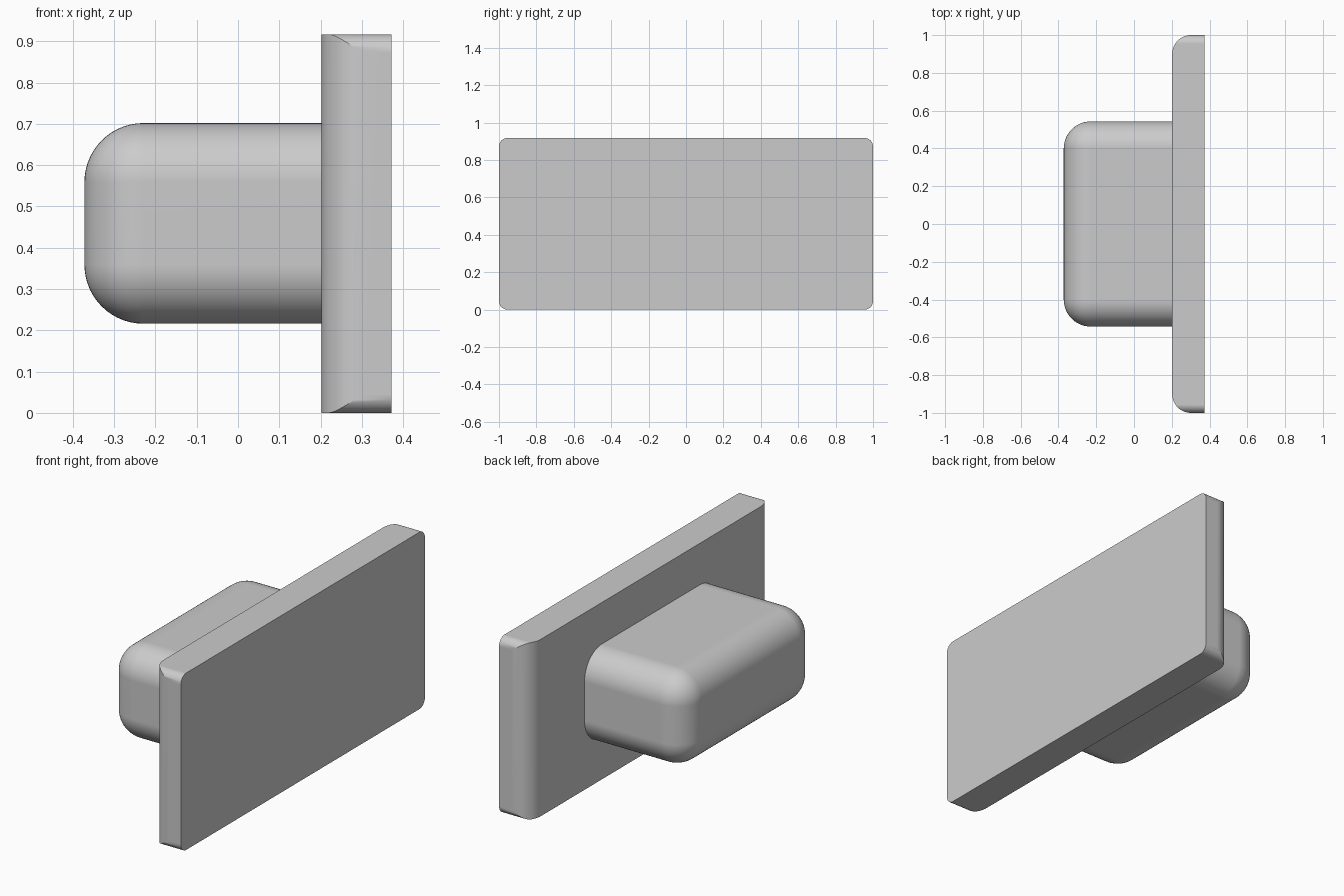
import bpy
import bmesh
import math

cube = bpy.data.objects.get("Cube")
if cube:
    bpy.data.objects.remove(cube, do_unlink=True)

grey = bpy.data.materials.new("light grey")
grey.use_nodes = True
colour = (0.6, 0.6, 0.6, 1)
grey.diffuse_color = colour
grey.node_tree.nodes["Principled BSDF"].inputs["Base Color"].default_value = colour


def rounded_box(name, low, high, radius, segments, pick):
    """Box between two corners; edges chosen by pick(a, b) are rounded."""
    bm = bmesh.new()
    bmesh.ops.create_cube(bm, size=1)
    for v in bm.verts:
        v.co = [lo if c < 0 else hi for c, lo, hi in zip(v.co, low, high)]
    edges = [e for e in bm.edges if pick(e.verts[0].co, e.verts[1].co)]
    bmesh.ops.bevel(bm, geom=edges, offset=radius, segments=segments,
                    profile=0.5, affect='EDGES', clamp_overlap=True)
    mesh = bpy.data.meshes.new(name)
    bm.to_mesh(mesh)
    bm.free()
    mesh.materials.append(grey)
    obj = bpy.data.objects.new(name, mesh)
    bpy.context.collection.objects.link(obj)
    return obj


def activate(obj):
    bpy.ops.object.select_all(action='DESELECT')
    obj.select_set(True)
    bpy.context.view_layer.objects.active = obj


def smooth(obj):
    activate(obj)
    bpy.ops.object.shade_smooth_by_angle(angle=math.radians(25))
    obj.modifiers.new("even shading", 'WEIGHTED_NORMAL').keep_sharp = True


JOIN, HEIGHT = 0.202, 0.917

# Plate: small rounded corners, cut by a prism with large rounded rear uprights
plate = rounded_box("plate", (JOIN, -1, 0), (0.372, 1, HEIGHT), 0.045, 10,
                    lambda a, b: abs(a.x - b.x) > 0.1)
cutter = rounded_box("plate_cutter", (JOIN, -1, -0.1), (0.5, 1, 1.1), 0.1, 14,
                     lambda a, b: abs(a.z - b.z) > 0.1 and a.x < 0.3)
cutter.hide_render = True
cut = plate.modifiers.new("round uprights", 'BOOLEAN')
cut.operation, cut.solver, cut.object = 'INTERSECT', 'EXACT', cutter
activate(plate)
bpy.ops.object.modifier_apply(modifier=cut.name)
bpy.data.objects.remove(cutter, do_unlink=True)
smooth(plate)

# Grip block: every edge rounded except those meeting the plate
block = rounded_box("grip_block", (-0.372, -0.543, 0.216), (JOIN, 0.543, 0.702),
                    0.143, 14, lambda a, b: min(a.x, b.x) < 0)
smooth(block)
